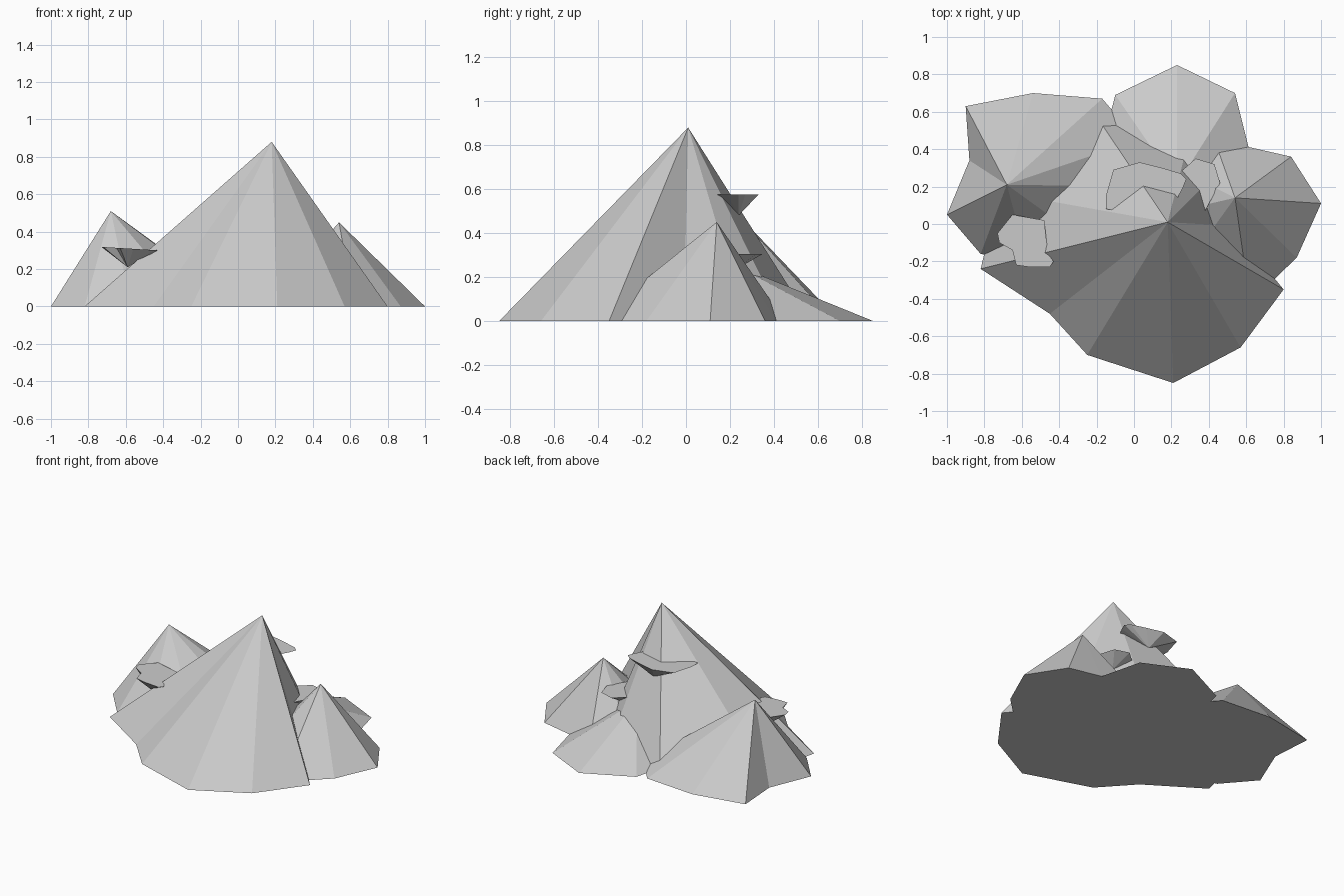
import bpy

def fan(name, ring, tip):
    """Closed faceted cone: an outline ring of (x, y, z) joined to one tip."""
    n = len(ring)
    up = tip[2] > ring[0][2]
    faces = []
    for i in range(n):
        j = (i + 1) % n
        faces.append((i, j, n) if up else (j, i, n))
    faces.append(tuple(reversed(range(n))) if up else tuple(range(n)))
    mesh = bpy.data.meshes.new(name)
    mesh.from_pydata(list(ring) + [tip], [], faces)
    obj = bpy.data.objects.new(name, mesh)
    bpy.context.collection.objects.link(obj)
    return obj

def peak(name, outline, tip):
    return fan(name, [(x, y, 0) for x, y in outline], tip)

def ledge(name, outline, tip, z, tilt=0.0):
    """Flat-topped rock shelf tapering to a point underneath."""
    return fan(name, [(x, y, z + tilt * (x - tip[0])) for x, y in outline], tip)

# Main summit, outlines run counter-clockwise
peak("main_peak", [(-0.82, -0.24), (-0.45, -0.48), (-0.25, -0.70), (0.21, -0.85),
                   (0.57, -0.66), (0.80, -0.35), (0.52, -0.01), (0.44, 0.27),
                   (0.29, 0.44), (-0.195, 0.567), (-0.72, 0.17)], (0.18, 0.01, 0.88))

# Left shoulder
peak("left_peak", [(-1.0, 0.05), (-0.82, -0.16), (-0.57, -0.20), (-0.25, -0.10),
                   (0.0, 0.20), (0.02, 0.45), (-0.17, 0.67), (-0.54, 0.70),
                   (-0.90, 0.63), (-0.88, 0.34)], (-0.68, 0.21, 0.51))

# Right shoulder
peak("right_peak", [(1.0, 0.11), (0.84, 0.36), (0.62, 0.41), (0.43, 0.45),
                    (0.22, 0.30), (0.15, 0.05), (0.28, -0.22), (0.62, -0.42),
                    (0.87, -0.18)], (0.54, 0.14, 0.45))

# Low foothill at the back
peak("back_foothill", [(0.23, 0.85), (-0.10, 0.69), (-0.17, 0.42), (-0.05, 0.16),
                       (0.23, 0.07), (0.50, 0.16), (0.62, 0.38), (0.54, 0.70)],
     (0.23, 0.21, 0.26))

# Jutting rock shelves
ledge("upper_ledge", [(-0.15, 0.08), (0.08, 0.05), (0.20, 0.08), (0.26, 0.19), (0.28, 0.24),
                      (0.25, 0.27), (0.15, 0.30), (0.03, 0.33), (-0.11, 0.29),
                      (-0.15, 0.15)], (0.08, 0.24, 0.48), 0.575)
ledge("right_ledge", [(0.26, 0.22), (0.34, 0.05), (0.38, 0.07), (0.46, 0.22),
                      (0.43, 0.32), (0.33, 0.35), (0.25, 0.28)],
      (0.36, 0.22, 0.23), 0.305)
ledge("left_ledge", [(-0.73, -0.05), (-0.72, -0.10), (-0.65, -0.14), (-0.63, -0.22),
                     (-0.56, -0.23), (-0.45, -0.23), (-0.43, -0.20), (-0.46, -0.16),
                     (-0.48, 0.02), (-0.65, 0.05)],
      (-0.59, -0.12, 0.21), 0.31, -0.06)
